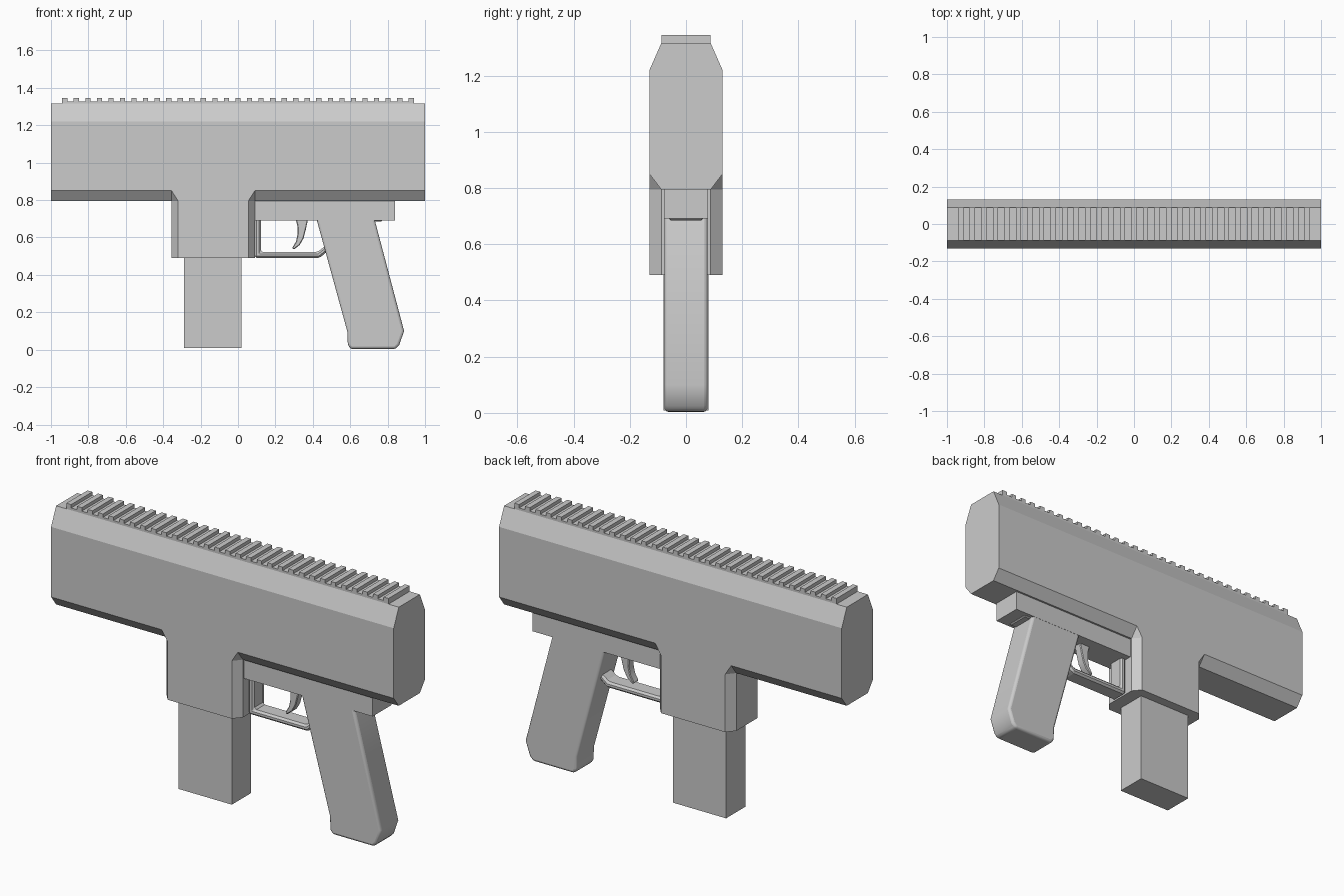
import bpy, bmesh

if "Cube" in bpy.data.objects:
    bpy.data.objects.remove(bpy.data.objects["Cube"])


def loft(name, rings):
    """Skin a list of equal-length closed rings and cap both ends."""
    bm = bmesh.new()
    loops = [[bm.verts.new(p) for p in ring] for ring in rings]
    n = len(loops[0])
    for a, b in zip(loops, loops[1:]):
        for i in range(n):
            j = (i + 1) % n
            bm.faces.new((a[i], a[j], b[j], b[i]))
    bm.faces.new(loops[0])
    bm.faces.new(loops[-1])
    bmesh.ops.remove_doubles(bm, verts=bm.verts, dist=1e-5)
    bmesh.ops.recalc_face_normals(bm, faces=bm.faces)
    mesh = bpy.data.meshes.new(name)
    bm.to_mesh(mesh)
    bm.free()
    ob = bpy.data.objects.new(name, mesh)
    bpy.context.collection.objects.link(ob)
    return ob


def plate(name, outline, half, bevel=0, segments=1):
    """Extrude an x/z outline to y = +-half, with optional bevelled edges."""
    ob = loft(name, [[(x, y, z) for x, z in outline] for y in (-half, half)])
    if bevel:
        mod = ob.modifiers.new("Bevel", 'BEVEL')
        mod.width = bevel
        mod.segments = segments
        mod.limit_method = 'ANGLE'
        mod.angle_limit = 0.6
    return ob


def block(name, x0, x1, z0, z1, half, bevel=0):
    return plate(name, [(x0, z0), (x1, z0), (x1, z1), (x0, z1)], half, bevel)


def smooth(ob, angle=0.6):
    bpy.ops.object.select_all(action='DESELECT')
    ob.select_set(True)
    bpy.context.view_layer.objects.active = ob
    bpy.ops.object.shade_smooth_by_angle(angle=angle)


# Chamfered body with the T-shaped well: flat side outline and wider core outline
side = [(-1, 1.22), (-1, .85), (-.355, .85), (-.32, .795), (-.32, .49),
        (.055, .49), (.055, .795), (.09, .85), (1, .85), (1, 1.22)]
core = [(-1, 1.315), (-1, .795), (-.355, .795), (-.355, .795), (-.355, .49),
        (.09, .49), (.09, .795), (.09, .795), (1, .795), (1, 1.315)]
layers = [(-.13, side), (-.088, core), (.088, core), (.13, side)]
loft("body", [[(x, y, z) for x, z in o] for y, o in layers])

# Top rail
block("rail_base", -.94, .94, 1.31, 1.327, .088)
teeth = 31
for i in range(teeth):
    c = -.926 + 1.852 * i / (teeth - 1)
    block(f"rail_tooth_{i + 1}", c - .014, c + .014, 1.32, 1.345, .088)

# Magazine block under the well
block("magazine", -.29, .02, .008, .5, .08)

# Lower frame
block("lower_frame", .085, .84, .692, .80, .078)

# Trigger guard
plate("trigger_guard", [(.09, .70), (.09, .49), (.435, .49), (.49, .535),
                        (.48, .565), (.425, .522), (.122, .522), (.122, .70)],
      .045, .01)

# Trigger
smooth(plate("trigger", [(.308, .70), (.318, .66), (.319, .62), (.31, .578), (.29, .545),
                         (.298, .535), (.33, .56), (.35, .595), (.362, .64), (.375, .70)],
             .022, .004))

# Slanted grip with rounded edges
smooth(plate("grip", [(.417, .71), (.422, .69), (.585, .095), (.587, .025), (.603, .004),
                      (.842, .004), (.862, .025), (.888, .10), (.732, .69), (.727, .71)],
             .077, .014, 3))
block("grip_tang", .72, .77, .685, .70, .06, .005)
